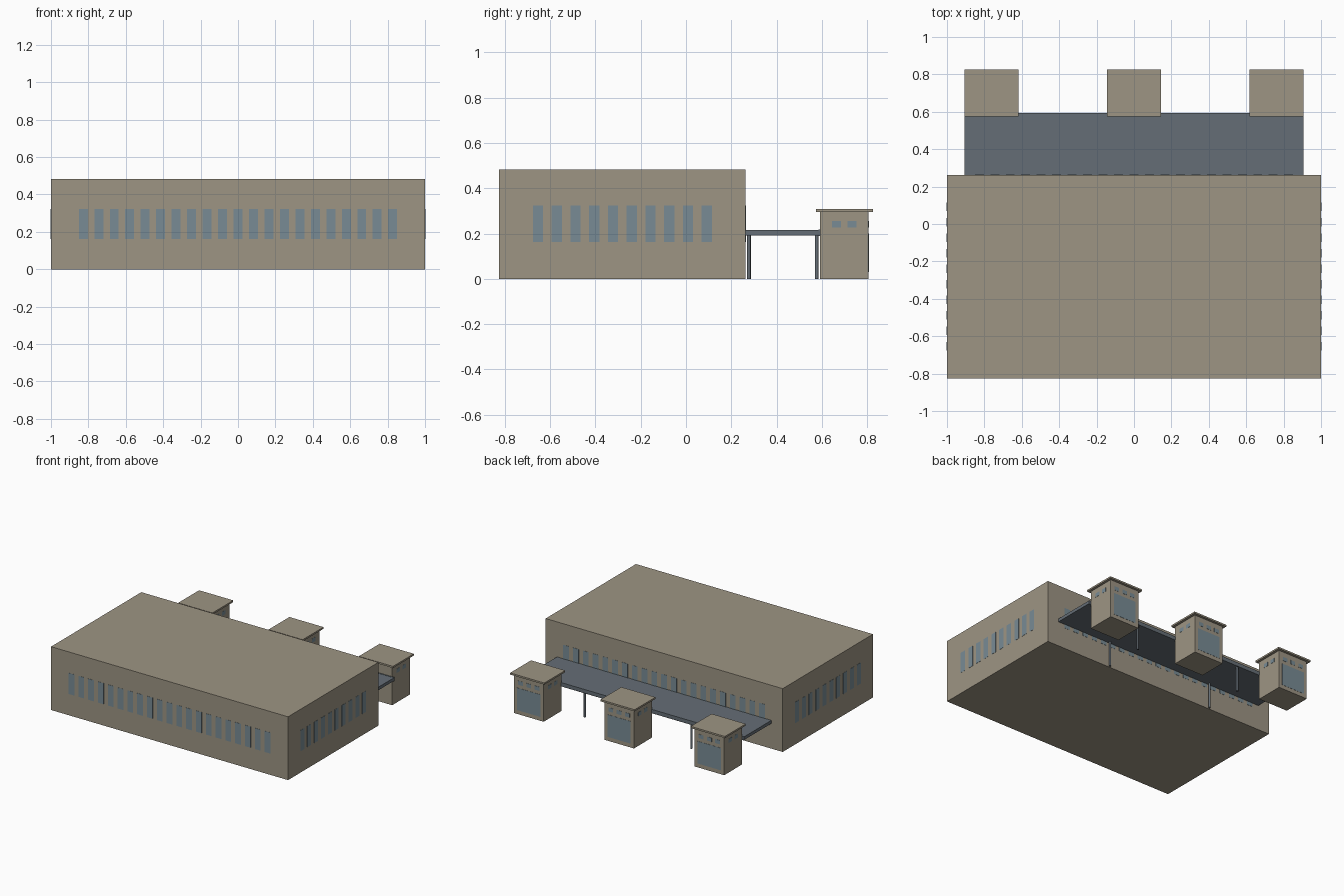
import bpy
from mathutils import Vector

if "Cube" in bpy.data.objects:
    bpy.data.objects.remove(bpy.data.objects["Cube"])


def material(name, color):
    m = bpy.data.materials.new(name)
    m.diffuse_color = (*color, 1)
    m.use_nodes = True
    m.node_tree.nodes["Principled BSDF"].inputs["Base Color"].default_value = m.diffuse_color
    return m


WALL = material("tan_wall", (0.34, 0.30, 0.23))
METAL = material("slate_metal", (0.13, 0.155, 0.18))
GLASS = material("blue_glass", (0.19, 0.26, 0.30))


def finish(name, mat):
    ob = bpy.context.object
    ob.name = name
    ob.data.materials.append(mat)
    return ob


def box(name, lo, hi, mat):
    lo, hi = Vector(lo), Vector(hi)
    bpy.ops.mesh.primitive_cube_add(size=1, location=(lo + hi) / 2)
    bpy.context.object.scale = hi - lo
    bpy.ops.object.transform_apply(location=False, rotation=False, scale=True)
    return finish(name, mat)


def pane(name, axis, wall, along, z0, z1, width):
    """Thin glass pane lying on a wall at x = wall or y = wall."""
    t, h = 0.0015, width / 2
    if axis == "x":
        return box(name, (wall - t, along - h, z0), (wall + t, along + h, z1), GLASS)
    return box(name, (along - h, wall - t, z0), (along + h, wall + t, z1), GLASS)


# Main hall with rows of tall windows on all four sides
Y0, Y1 = -0.825, 0.263
box("main_hall", (-1, Y0, 0), (1, Y1, 0.483), WALL)
for i in range(21):
    for y in (Y0, Y1):
        pane("hall_window", "y", y, (i - 10) * 0.0827, 0.163, 0.323, 0.048)
for i in range(10):
    for x in (-1, 1):
        pane("hall_side_window", "x", x, -0.281 + (i - 4.5) * 0.0828, 0.163, 0.323, 0.046)

# Canopy slab with a front fascia
box("canopy_roof", (-0.905, Y1, 0.192), (0.905, 0.585, 0.216), METAL)
box("canopy_fascia", (-0.905, 0.585, 0.189), (0.905, 0.594, 0.218), METAL)

# Canopy posts
for x in (-0.45, 0.45):
    for y in (0.278, 0.577):
        bpy.ops.mesh.primitive_cylinder_add(vertices=12, radius=0.008, depth=0.192,
                                            location=(x, y, 0.096))
        finish("canopy_post", METAL)
        bpy.ops.object.shade_smooth_by_angle()

# Three booths with overhanging flat roofs and windows
for cx in (-0.762, 0, 0.762):
    box("booth_body", (cx - 0.125, 0.591, 0), (cx + 0.125, 0.806, 0.295), WALL)
    box("booth_roof", (cx - 0.144, 0.574, 0.295), (cx + 0.144, 0.825, 0.308), WALL)
    pane("booth_front_window", "y", 0.806, cx, 0.03, 0.2, 0.195)
    for dx in (-0.07, 0, 0.07):
        pane("booth_high_window", "y", 0.806, cx + dx, 0.226, 0.256, 0.04)
    for sx in (-0.125, 0.125):
        for y in (0.664, 0.734):
            pane("booth_side_window", "x", cx + sx, y, 0.226, 0.256, 0.04)
